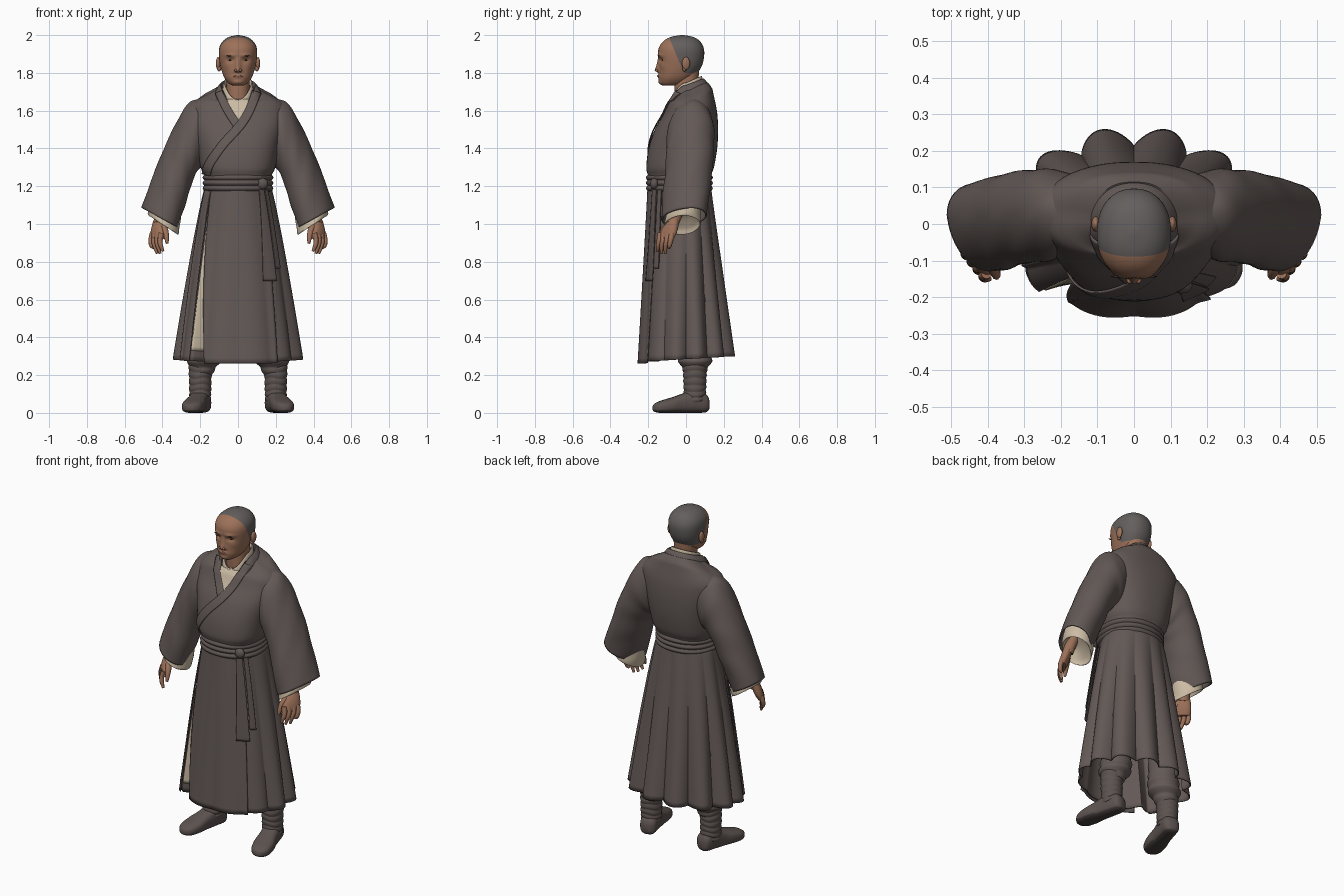
import bpy, bmesh, math
from math import sin, cos, pi, radians, exp
from mathutils import Vector, Matrix
from mathutils.bvhtree import BVHTree

cube = bpy.data.objects.get("Cube")
if cube:
    bpy.data.objects.remove(cube, do_unlink=True)


def material(name, rgb):
    m = bpy.data.materials.new(name)
    m.use_nodes = True
    m.diffuse_color = (*rgb, 1)
    m.node_tree.nodes["Principled BSDF"].inputs["Base Color"].default_value = (*rgb, 1)
    return m


ROBE = material("robe brown grey", (0.125, 0.1, 0.093))
SASH = material("sash brown grey", (0.114, 0.091, 0.085))
BOOT = material("boot brown", (0.108, 0.086, 0.079))
SOLE = material("dark sole", (0.06, 0.048, 0.045))
LINEN = material("cream linen", (0.6, 0.5, 0.37))
SKIN = material("tan skin", (0.335, 0.165, 0.1))
LIP = material("lip brown", (0.27, 0.12, 0.08))
HAIR = material("cropped hair grey", (0.125, 0.114, 0.11))
DARK = material("eye dark", (0.04, 0.025, 0.02))


# ---------- helpers ----------
def finish(name, bm, mat, thick=0, mirror=False, angle=50):
    bmesh.ops.recalc_face_normals(bm, faces=bm.faces)
    me = bpy.data.meshes.new(name)
    bm.to_mesh(me)
    bm.free()
    me.materials.append(mat)
    me.shade_smooth()
    me.set_sharp_from_angle(angle=radians(angle))
    ob = bpy.data.objects.new(name, me)
    bpy.context.collection.objects.link(ob)
    if thick:
        s = ob.modifiers.new("thickness", "SOLIDIFY")
        s.thickness, s.offset = thick, 0
    if mirror:
        ob.modifiers.new("mirror", "MIRROR").use_mirror_merge = False
    return ob


def grid(rows, closed=True, caps=False):
    bm = bmesh.new()
    vs = [[bm.verts.new(p) for p in r] for r in rows]
    n = len(rows[0])
    for a, b in zip(vs, vs[1:]):
        for i in range(n if closed else n - 1):
            j = (i + 1) % n
            bm.faces.new((a[i], a[j], b[j], b[i]))
    if caps:
        bm.faces.new(vs[0])
        bm.faces.new(vs[-1])
    return bm


def spline(rows, sub):
    out = []
    for i in range(len(rows) - 1):
        quad = [rows[max(0, min(len(rows) - 1, i + k))] for k in (-1, 0, 1, 2)]
        for s in range(sub):
            t = s / sub
            out.append([b + t / 2 * (c - a + t * (2 * a - 5 * b + 4 * c - d + t * (3 * (b - c) + d - a)))
                        for a, b, c, d in zip(*quad)])
    return out + [list(rows[-1])]


def unit_ring(n, segs):
    def p(v):
        return math.copysign(abs(v) ** (2 / n), v)
    return [(p(cos(2 * pi * i / segs)), p(sin(2 * pi * i / segs))) for i in range(segs)]


def body(rows, sub=5, n=2.2, segs=64):
    """Rows of height, half width, front y, back y and front neckline dip."""
    return [[(c * rx, (yf + yb) / 2 + s * (yb - yf) / 2,
              z + (min(dip, 0.035) * s if s > 0 else -dip * s * s)) for c, s in unit_ring(n, segs)]
            for z, rx, yf, yb, dip in spline(rows, sub)]


def tube(name, rows, mat, segs=14, **kw):
    """Rows of x, y, z, radius."""
    pts = spline(rows, 4)
    rings = []
    for i, (x, y, z, r) in enumerate(pts):
        d = Vector(pts[min(i + 1, len(pts) - 1)][:3]) - Vector(pts[max(i - 1, 0)][:3])
        q = d.to_track_quat("Z", "Y")
        rings.append([Vector((x, y, z)) + q @ Vector((c * r, s * r, 0)) for c, s in unit_ring(2, segs)])
    return finish(name, grid(rings, caps=True), mat, **kw)


def ellipsoid(name, loc, size, mat, **kw):
    bm = bmesh.new()
    bmesh.ops.create_uvsphere(bm, u_segments=24, v_segments=14, radius=1,
                              matrix=Matrix.Translation(loc) @ Matrix.Diagonal((*size, 1)))
    return finish(name, bm, mat, angle=180, **kw)


def front_caster(*obs):
    vs, fs = [], []
    for o in obs:
        k = len(vs)
        vs += [v.co.copy() for v in o.data.vertices]
        fs += [[k + i for i in f.vertices] for f in o.data.polygons]
    tree = BVHTree.FromPolygons(vs, fs)

    def y_at(x, z):
        hit = tree.ray_cast((x, -1, z), (0, 1, 0))[0]
        return (hit or tree.find_nearest((x, -0.1, z))[0]).y
    return y_at


# ---------- robe torso and collars ----------
torso = finish("robe_torso", grid(body([
    (1.16, .168, -.185, .125, 0), (1.25, .176, -.2, .13, 0), (1.3, .198, -.21, .148, 0),
    (1.4, .215, -.198, .165, 0), (1.5, .238, -.165, .17, 0), (1.58, .25, -.12, .166, 0),
    (1.63, .245, -.098, .158, 0), (1.665, .205, -.09, .146, .02), (1.69, .155, -.085, .134, .05),
    (1.715, .105, -.08, .115, .085)], n=2.45), caps=True), ROBE)
collar = finish("robe_collar", grid(body([
    (1.66, .135, -.125, .13, .1), (1.705, .118, -.113, .117, .11), (1.73, .1, -.1, .1, .12),
    (1.732, .09, -.09, .09, .12), (1.69, .085, -.08, .085, .12)])), ROBE)
lining = finish("inner_collar", grid(body([
    (1.65, .085, -.09, .088, .06), (1.73, .08, -.085, .088, .08), (1.748, .072, -.075, .08, .09),
    (1.72, .066, -.065, .07, .09)])), LINEN)
finish("neck", grid(body([(1.6, .06, -.06, .06, 0), (1.7, .06, -.062, .062, 0),
                          (1.82, .064, -.06, .07, 0)]), caps=True), SKIN)
chest_y = front_caster(torso, collar, lining)


def band(name, pts, half, off, mat):
    path = [Vector(p) for p in spline(pts, 8)]
    rows = []
    for i, p in enumerate(path):
        d = (path[min(i + 1, len(path) - 1)] - path[max(i - 1, 0)]).normalized()
        side = Vector((-d.y, d.x))
        qs = [p + side * half * k / 3 for k in range(-3, 4)]
        rows.append([(q.x, chest_y(q.x, q.y) - off, q.y) for q in qs])
    return finish(name, grid(rows, closed=False), mat, thick=.006)


vee = []
for i in range(13):
    u = i / 12
    vee.append([(u * .075 * k / 5, chest_y(u * .075 * k / 5, 1.535 + u * .125) - .004, 1.535 + u * .125)
                for k in range(-5, 6)])
finish("linen_neckline", grid(vee, closed=False), LINEN, thick=.004)
band("under_lapel", [(-.1, 1.7), (-.06, 1.61), (.005, 1.51)], .021, .005, ROBE)
band("over_lapel", [(.1, 1.7), (.06, 1.6), (.01, 1.52), (-.08, 1.42), (-.15, 1.32), (-.17, 1.26)],
     .023, .007, ROBE)


# ---------- pleated skirt, panels and sash tails ----------
def skirt_point(deg, t, off):
    a = radians(deg)
    c, s = cos(a), sin(a)
    rx = .172 + .18 * t ** .85
    ry = .19 + .057 * t if s < 0 else .13 + .135 * t
    fold = abs(cos(6 * (a - radians(15))))
    k = 1 - (.12 + .08 * s) * t ** .7 * (1 - fold)
    hem = .285 + .015 * s
    # open slit beside the front panel, sunk into the cloth
    slit = max(0, min((deg - 226) / 11, (252 - deg) / 12)) if off < .01 else 0
    return (c * (rx * k + off), s * (ry * k + off) + .05 * t * slit, 1.2 - (1.2 - hem) * t)


def panel(name, left, right, t0, t1, off, mat, cols=30, closed=False):
    rows = []
    for i in range(33):
        u = i / 32
        a0, a1 = (e[0] + (e[1] - e[0]) * u for e in (left, right))
        n = cols if closed else cols - 1
        rows.append([skirt_point(a0 + (a1 - a0) * k / n, t0 + (t1 - t0) * u, off) for k in range(cols)])
    return finish(name, grid(rows, closed), mat, thick=.006)


panel("skirt", (0, 0), (360, 360), 0, 1, 0, ROBE, 240, True)
panel("front_panel", (222, 239), (312, 306), 0, 1.01, .011, ROBE)
panel("side_flap", (204, 207), (222, 225), .02, 1, .013, ROBE, 14)
panel("linen_underskirt", (224, 225), (228, 242), .25, .94, .006, LINEN, 16)
panel("long_sash_tail", (304, 297), (313, 313), 0, .54, .022, SASH, 10)
panel("short_sash_tail", (315, 314), (322, 322), 0, .47, .02, SASH, 10)

# wrapped belt with three turns and a knot
belt = [(1.17, .165, -.18, .12, 0)]
for i in range(25):
    b = .009 * abs(sin(3 * pi * i / 24))
    belt.append((1.175 + .085 * i / 24, .178 + b, -.203 - b, .133 + b, 0))
belt.append((1.265, .165, -.18, .12, 0))
finish("belt", grid(body(belt, 1)), SASH, angle=60)
ellipsoid("belt_knot", (.13, -.168, 1.213), (.03, .022, .03), SASH)


# ---------- sleeves and cuffs ----------
def sleeve(name, rows, mat, thick, skew):
    """Rows of upper x, upper z, lower x, lower z, front y, back y."""
    rings = []
    path = spline(rows, 8)
    for i, (ux, uz, lx, lz, yf, yb) in enumerate(path):
        ring = []
        lean = skew * i / len(path)
        for k, (c, s) in enumerate(unit_ring(1.95, 48)):
            w = 1 + .012 * sin(i * .55 + k * .5)
            ring.append(((ux + lx) / 2 + c * w * (ux - lx) / 2,
                         (yf + yb) / 2 + s * w * (yb - yf) / 2 + lean * c,
                         (uz + lz) / 2 + c * w * (uz - lz) / 2))
        rings.append(ring)
    finish(name, grid(rings), mat, thick=thick, mirror=True)


sleeve("sleeves", [(.12, 1.675, .14, 1.36, -.05, .11), (.195, 1.662, .175, 1.33, -.08, .138),
                   (.265, 1.63, .205, 1.3, -.097, .146), (.328, 1.525, .235, 1.25, -.1, .143),
                   (.39, 1.395, .262, 1.17, -.105, .135), (.448, 1.25, .29, 1.08, -.117, .12),
                   (.508, 1.085, .325, .985, -.122, .102)], ROBE, .008, .035)
sleeve("linen_cuffs", [(.45, 1.18, .3, 1.07, -.085, .07), (.47, 1.1, .31, .99, -.104, .075),
                       (.474, 1.048, .318, .946, -.113, .075), (.455, 1.065, .325, .975, -.1, .065),
                       (.43, 1.08, .36, 1.03, -.07, .03), (.4, 1.07, .395, 1.065, -.03, -.02)],
       LINEN, .004, .02)

# ---------- hands ----------
ACROSS, THROUGH = Vector((-.62, -.78, 0)), Vector((.78, -.62, 0))
tube("forearms", [(.39, 0, 1.16, .036), (.408, -.045, 1.06, .031), (.418, -.07, 1.0, .031)], SKIN, mirror=True)
palm = [[Vector((.42 + .006 * u, -.065 - .042 * u, 1.02 - .1 * u)) + THROUGH * c * hx + ACROSS * s * hy
         for c, s in unit_ring(2.3, 24)]
        for u, hx, hy in spline([(0, .024, .029), (.35, .027, .043), (.7, .025, .052), (1, .018, .051)], 4)]
finish("palms", grid(palm, caps=True), SKIN, mirror=True)
for i, name in enumerate(("index", "middle", "ring", "little")):
    base = Vector((.428, -.105, .95)) + ACROSS * (.039 - .026 * i)
    tip = .855 - .012 * (i in (1, 2)) + .018 * (i == 3)
    tube(name + "_fingers", [(*base, .015), (base.x + .009, base.y - .006, .915, .014),
                             (base.x + .005, base.y - .013, .885, .012),
                             (base.x - .008, base.y - .015, tip, .007)], SKIN, 10, mirror=True)
tube("thumbs", [(.408, -.085, 1.0, .018), (.386, -.118, .965, .017), (.378, -.138, .925, .013),
                (.376, -.146, .897, .007)], SKIN, 10, mirror=True)

# ---------- trousers, boots and feet ----------
legs = [(z, .19 - .02 * min(1, max(0, (z - .22) / .1)), r + .004 * sin(z * 120))
        for z, r in spline([(.2, .055), (.235, .066), (.26, .084), (.3, .088), (.4, .082), (.62, .08)], 6)]
finish("trousers", grid([[(cx + c * r, .048 + s * r, z) for c, s in unit_ring(2, 36)]
                         for z, cx, r in legs], caps=True), ROBE, mirror=True)
shaft = [(.06 + .185 * i / 48, .053 + .006 * i / 48 + .004 * abs(sin(i * pi / 8))) for i in range(49)]
finish("boot_wraps", grid([[(.2 + c * r, .047 + s * r * 1.03, z + .012 * sin(25 * z + 2 * c) * c)
                            for c, s in unit_ring(2, 36)] for z, r in shaft], caps=True), BOOT, mirror=True)
foot = [[Matrix.Rotation(.25, 3, "Z") @ Vector((c * hw, y, (zb + zt) / 2 + s * (zt - zb) / 2)) + Vector((.2, .045, 0))
         for c, s in unit_ring(2.7, 32)]
        for y, hw, zb, zt in spline([(.078, .02, .02, .07), (.06, .045, .003, .1), (0, .051, 0, .125),
                                     (-.07, .053, 0, .1), (-.13, .06, 0, .08), (-.19, .052, 0, .062),
                                     (-.22, .028, .008, .046), (-.228, .006, .018, .03)], 5)]
shoes = finish("shoes", grid(foot, caps=True), BOOT, mirror=True)
shoes.data.materials.append(SOLE)
for f in shoes.data.polygons:
    f.material_index = int(f.center.z < .014)


# ---------- head ----------
def bump(x, z, cx, cz, sx, sz):
    return exp(-((abs(x) - cx) / sx) ** 2 - ((z - cz) / sz) ** 2)


def face_push(x, z):
    t = (1.885 - z) / .073
    ridge = 0 if t < 0 else t if t < 1 else max(0, 1 - (t - 1) * 5)
    push = .024 * ridge * exp(-(x / (.01 + .007 * max(0, min(t, 1)))) ** 2)
    push += .007 * bump(x, z, .04, 1.893, .03, .01) - .011 * bump(x, z, .04, 1.868, .02, .012)
    push += .006 * bump(x, z, 0, 1.783, .024, .01) + .006 * bump(x, z, 0, 1.75, .025, .012)
    return push + .004 * bump(x, z, .06, 1.835, .02, .02)


rings = body([(1.733, .03, -.125, -.05, 0), (1.745, .05, -.138, 0, 0), (1.77, .07, -.144, .035, 0),
              (1.8, .083, -.143, .062, 0), (1.84, .094, -.142, .085, 0), (1.88, .1, -.146, .095, 0),
              (1.92, .101, -.147, .096, 0), (1.95, .093, -.135, .086, 0), (1.975, .073, -.111, .066, 0),
              (1.991, .046, -.077, .036, 0), (2.0, .008, -.03, -.012, 0)], 8, 2.2, 112)
bm = grid([[(x, y - (face_push(x, z) if y < -.05 else 0), z) for x, y, z in r] for r in rings], caps=True)
# hairline cuts
for co, no in (((0, -.095, 2), (0, 1, .42)), ((0, 0, 1.8), (0, 0, 1))):
    bmesh.ops.bisect_plane(bm, geom=bm.verts[:] + bm.edges[:] + bm.faces[:], plane_co=co, plane_no=no)
head = finish("head", bm, SKIN, angle=80)
head.data.materials.append(HAIR)
for f in head.data.polygons:
    f.material_index = int(f.center.y + .095 + .42 * (f.center.z - 2) > 0 and f.center.z > 1.8)

face_y = front_caster(head)
ellipsoid("ears", (.105, .0, 1.85), (.012, .021, .034), SKIN, mirror=True)
ellipsoid("ear_lobes", (.1, -.008, 1.822), (.01, .012, .014), SKIN, mirror=True)
for name, x, z, size, mat in (("eyes", .041, 1.867, (.014, .003, .003), DARK),
                              ("eyebrows", .043, 1.89, (.02, .003, .0022), DARK),
                              ("nostril_wings", .012, 1.813, (.008, .008, .007), SKIN)):
    ellipsoid(name, (x, face_y(x, z), z), size, mat, mirror=True)
ellipsoid("lips", (0, face_y(0, 1.783) + .001, 1.783), (.023, .004, .006), LIP)
